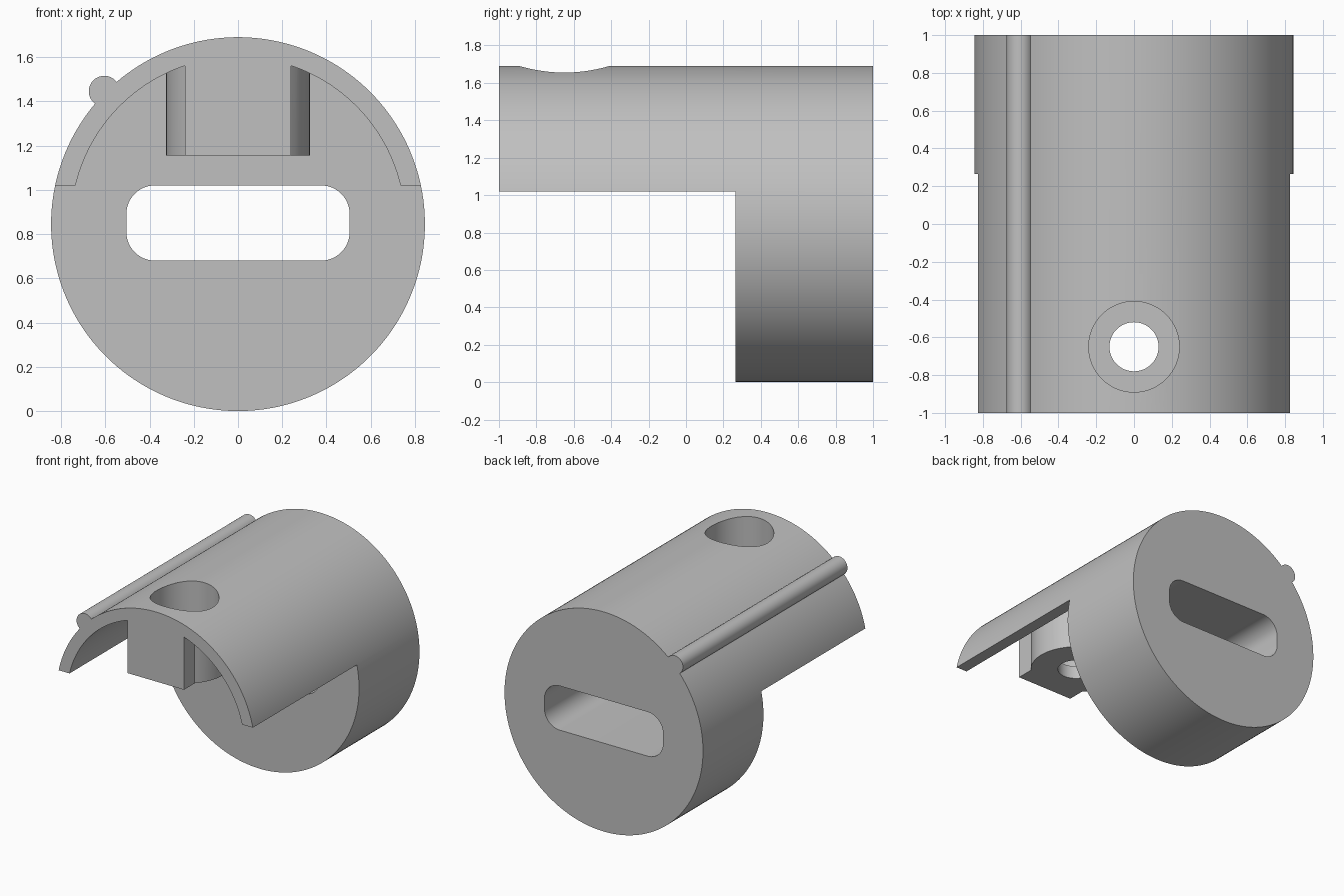
import bpy, bmesh, math
from mathutils import Vector

cube = bpy.data.objects.get("Cube")
if cube:
    bpy.data.objects.remove(cube, do_unlink=True)

R = 0.845          # body radius, also the height of its axis
INNER = 0.755      # inside radius of the hood
BOSS_Y = -0.65     # centre of the screw boss

grey = bpy.data.materials.new("plain grey")
grey.use_nodes = True
colour = (0.53, 0.53, 0.53, 1)
grey.diffuse_color = colour
grey.node_tree.nodes["Principled BSDF"].inputs["Base Color"].default_value = colour


def arc(cx, cy, r, a0, a1, n):
    """Points on an arc, ends included, angles in radians."""
    return [(cx + r * math.cos(a0 + (a1 - a0) * i / n),
             cy + r * math.sin(a0 + (a1 - a0) * i / n)) for i in range(n + 1)]


def prism(name, points, start, end, axis):
    """Extrude a closed outline along y (outline in xz) or z (outline in xy)."""
    bm = bmesh.new()
    if axis == "y":
        low = [bm.verts.new((a, start, b)) for a, b in points]
        shift = Vector((0, end - start, 0))
    else:
        low = [bm.verts.new((a, b, start)) for a, b in points]
        shift = Vector((0, 0, end - start))
    face = bm.faces.new(low)
    made = bmesh.ops.extrude_face_region(bm, geom=[face], use_keep_orig=True)
    moved = [v for v in made["geom"] if isinstance(v, bmesh.types.BMVert)]
    bmesh.ops.translate(bm, verts=moved, vec=shift)
    bmesh.ops.recalc_face_normals(bm, faces=bm.faces)
    mesh = bpy.data.meshes.new(name)
    bm.to_mesh(mesh)
    bm.free()
    mesh.materials.append(grey)
    ob = bpy.data.objects.new(name, mesh)
    bpy.context.collection.objects.link(ob)
    return ob


def cut(target, cutter):
    """Subtract the cutter from the target and discard it."""
    mod = target.modifiers.new("cut", "BOOLEAN")
    mod.operation = "DIFFERENCE"
    mod.solver = "EXACT"
    mod.object = cutter
    bpy.context.view_layer.objects.active = target
    bpy.ops.object.modifier_apply(modifier=mod.name)
    bpy.data.objects.remove(cutter, do_unlink=True)


def disc(r):
    return arc(0, BOSS_Y, r, 0, math.tau, 64)[:-1]


# Round body with the small round rib on its upper right shoulder
rib_r, rib_d, rib_a = 0.07, 0.852, math.radians(135.2)
half = math.acos((R**2 + rib_d**2 - rib_r**2) / (2 * R * rib_d))
turn = math.atan2(R * math.sin(half), R * math.cos(half) - rib_d)
outline = arc(0, R, R, rib_a + half, rib_a - half + math.tau, 160)
outline += arc(rib_d * math.cos(rib_a), R + rib_d * math.sin(rib_a), rib_r,
               rib_a - turn, rib_a + turn, 28)[1:-1]
body = prism("cylindrical_holder", outline, -1, 1, "y")

# Space below the hood, leaving the screw boss standing
edge = math.asin((1.02 - R) / INNER)
space = arc(0, R, INNER, edge, math.pi - edge, 96)
space += [(-1.1, 1.02), (-1.1, -0.2), (1.1, -0.2), (1.1, 1.02)]
notch = prism("hood_space", space, -1.2, 0.265, "y")

boss_r, boss_w = 0.325, 0.24
side = math.acos(boss_w / boss_r)
boss_outline = arc(0, BOSS_Y, boss_r, -side, math.pi + side, 64)
boss_outline += [(-boss_w, -1.4), (boss_w, -1.4)]
cut(notch, prism("screw_boss", boss_outline, 1.155, 2, "z"))
cut(body, notch)

# Stepped screw hole
cut(body, prism("screw_head_recess", disc(0.24), 1.255, 2, "z"))
cut(body, prism("screw_hole", disc(0.13), 1.05, 1.5, "z"))

# Rounded slot through the back block
slot = []
for i, (sx, sz) in enumerate([(1, 1), (-1, 1), (-1, -1), (1, -1)]):
    slot += arc(sx * 0.375, 0.85 + sz * 0.04, 0.13,
                i * math.pi / 2, (i + 1) * math.pi / 2, 12)
cut(body, prism("strap_slot", slot, 0.1, 1.2, "y"))

# Smooth the curves and keep the edges crisp
bpy.ops.object.select_all(action="DESELECT")
body.select_set(True)
bpy.context.view_layer.objects.active = body
bpy.ops.object.shade_smooth_by_angle(angle=math.radians(25))
